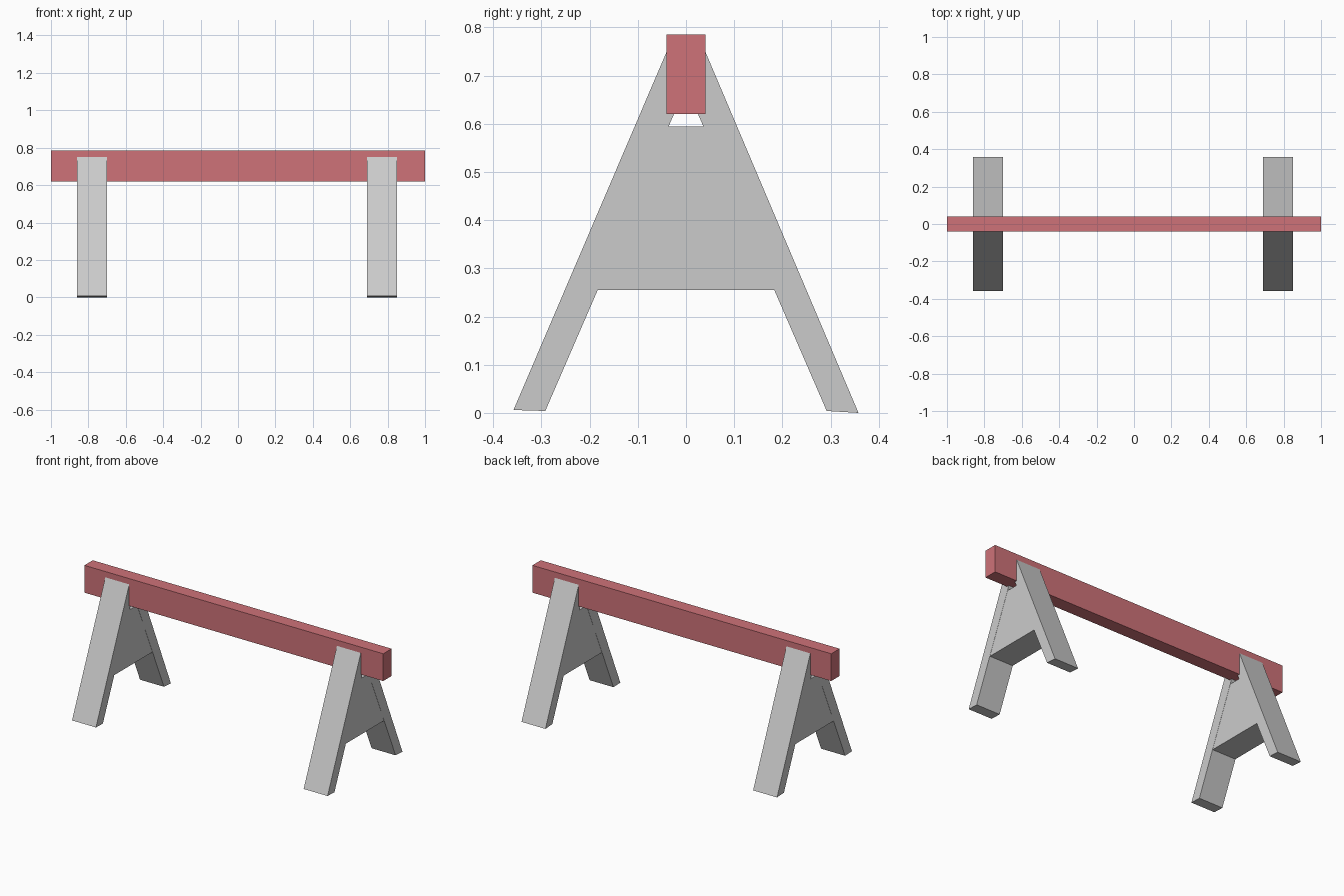
import bpy
import bmesh

if "Cube" in bpy.data.objects:
    bpy.data.objects.remove(bpy.data.objects["Cube"])

red = bpy.data.materials.new("red_paint")
red.diffuse_color = (0.62, 0.17, 0.19, 1)
red.use_nodes = True
red.node_tree.nodes["Principled BSDF"].inputs["Base Color"].default_value = red.diffuse_color


def extrude_x(name, profile, x0, x1, material=None):
    """Extrude a (y, z) outline along x from x0 to x1."""
    bm = bmesh.new()
    face = bm.faces.new([bm.verts.new((x0, y, z)) for y, z in profile])
    out = bmesh.ops.extrude_face_region(bm, geom=[face])
    moved = [g for g in out["geom"] if isinstance(g, bmesh.types.BMVert)]
    bmesh.ops.translate(bm, verts=moved, vec=(x1 - x0, 0, 0))
    bmesh.ops.recalc_face_normals(bm, faces=bm.faces)
    mesh = bpy.data.meshes.new(name)
    bm.to_mesh(mesh)
    bm.free()
    obj = bpy.data.objects.new(name, mesh)
    bpy.context.collection.objects.link(obj)
    if material:
        mesh.materials.append(material)
    return obj


# Top beam
extrude_x("beam", [(-0.04, 0.62), (0.04, 0.62), (0.04, 0.785), (-0.04, 0.785)],
          -1, 1, red)

for side, x0 in (("left", -0.86), ("right", 0.69)):
    x1 = x0 + 0.16
    # Splayed legs, notched to fit against the beam's side and underside
    for end, s, foot_z in (("front", -1, 0.006), ("back", 1, 0.0)):
        leg = [(0.04, 0.75), (0.358, foot_z), (0.292, 0.004),
               (0.025, 0.62), (0.04, 0.62)]
        extrude_x(f"{side}_{end}_leg", [(s * y, z) for y, z in leg], x0, x1)
    # Spreader block filling the space between the two legs
    extrude_x(f"{side}_spreader",
              [(-0.184, 0.255), (0.184, 0.255), (0.037, 0.594), (-0.037, 0.594)],
              x0 + 0.001, x1 - 0.001)
